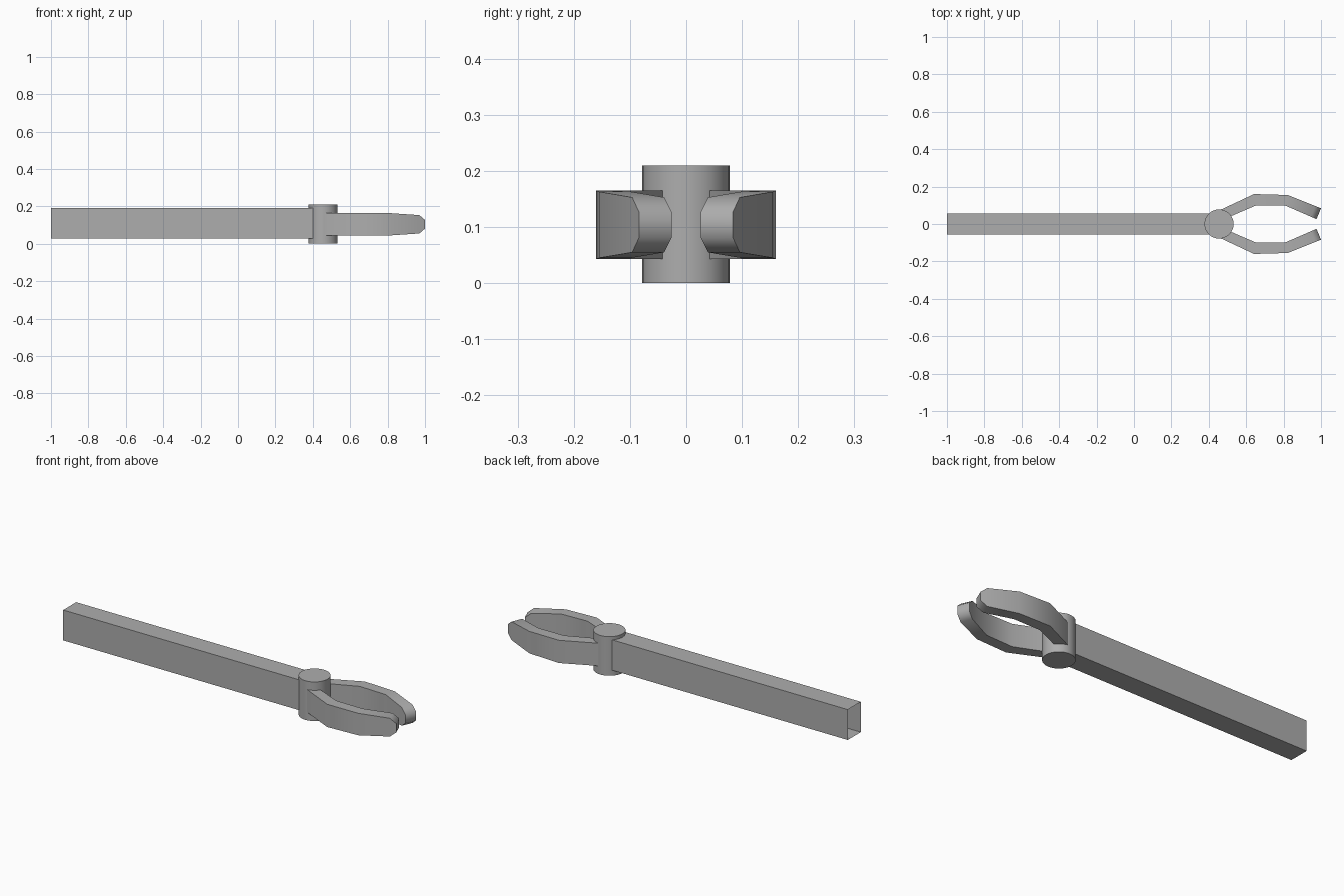
import bpy, bmesh, math

if "Cube" in bpy.data.objects:
    bpy.data.objects.remove(bpy.data.objects["Cube"])

grey = bpy.data.materials.new("dark_grey")
grey.diffuse_color = (0.42, 0.42, 0.42, 1)
grey.use_nodes = True
grey.node_tree.nodes["Principled BSDF"].inputs["Base Color"].default_value = grey.diffuse_color


def make_object(name, bm):
    bmesh.ops.recalc_face_normals(bm, faces=bm.faces)
    mesh = bpy.data.meshes.new(name)
    bm.to_mesh(mesh)
    bm.free()
    mesh.materials.append(grey)
    obj = bpy.data.objects.new(name, mesh)
    bpy.context.collection.objects.link(obj)
    return obj


def smooth(obj, angle):
    bpy.ops.object.select_all(action='DESELECT')
    obj.select_set(True)
    bpy.context.view_layer.objects.active = obj
    bpy.ops.object.shade_smooth_by_angle(angle=math.radians(angle))


def loft(name, rings, caps=True):
    """Join matching closed rings of points into one skin."""
    bm = bmesh.new()
    loops = [[bm.verts.new(p) for p in ring] for ring in rings]
    for a, b in zip(loops, loops[1:]):
        n = len(a)
        for i in range(n):
            j = (i + 1) % n
            bm.faces.new((a[i], a[j], b[j], b[i]))
    if caps:
        bm.faces.new(loops[0])
        bm.faces.new(loops[-1])
    return make_object(name, bm)


# Hollow arm, a thin rectangular tube open at the back end
corners = [(-0.055, 0.029), (0.055, 0.029), (0.055, 0.192), (-0.055, 0.192)]
loft("arm_tube", [[(x, y, z) for y, z in corners] for x in (-1.0, 0.42)], caps=False)

# Upright hinge pin
bpy.ops.mesh.primitive_cylinder_add(vertices=32, radius=0.078, depth=0.21,
                                    location=(0.455, 0, 0.105))
hinge = bpy.context.object
hinge.name = "hinge_pin"
hinge.data.materials.append(grey)
smooth(hinge, 30)

# Bent gripper fingers: outer (x, y), inner (x, y), half height
sections = [
    ((0.450, 0.070), (0.478, 0.024), 0.061),
    ((0.642, 0.160), (0.654, 0.100), 0.061),
    ((0.822, 0.155), (0.810, 0.098), 0.059),
    ((0.970, 0.096), (0.946, 0.039), 0.049),
    ((1.000, 0.084), (0.976, 0.026), 0.023),
]
for side, label in ((1, "left_finger"), (-1, "right_finger")):
    rings = []
    for (ox, oy), (ix, iy), h in sections:
        lo, hi = 0.104 - h, 0.104 + h
        rings.append([(ox, side * oy, lo), (ix, side * iy, lo),
                      (ix, side * iy, hi), (ox, side * oy, hi)])
    smooth(loft(label, rings), 60)
